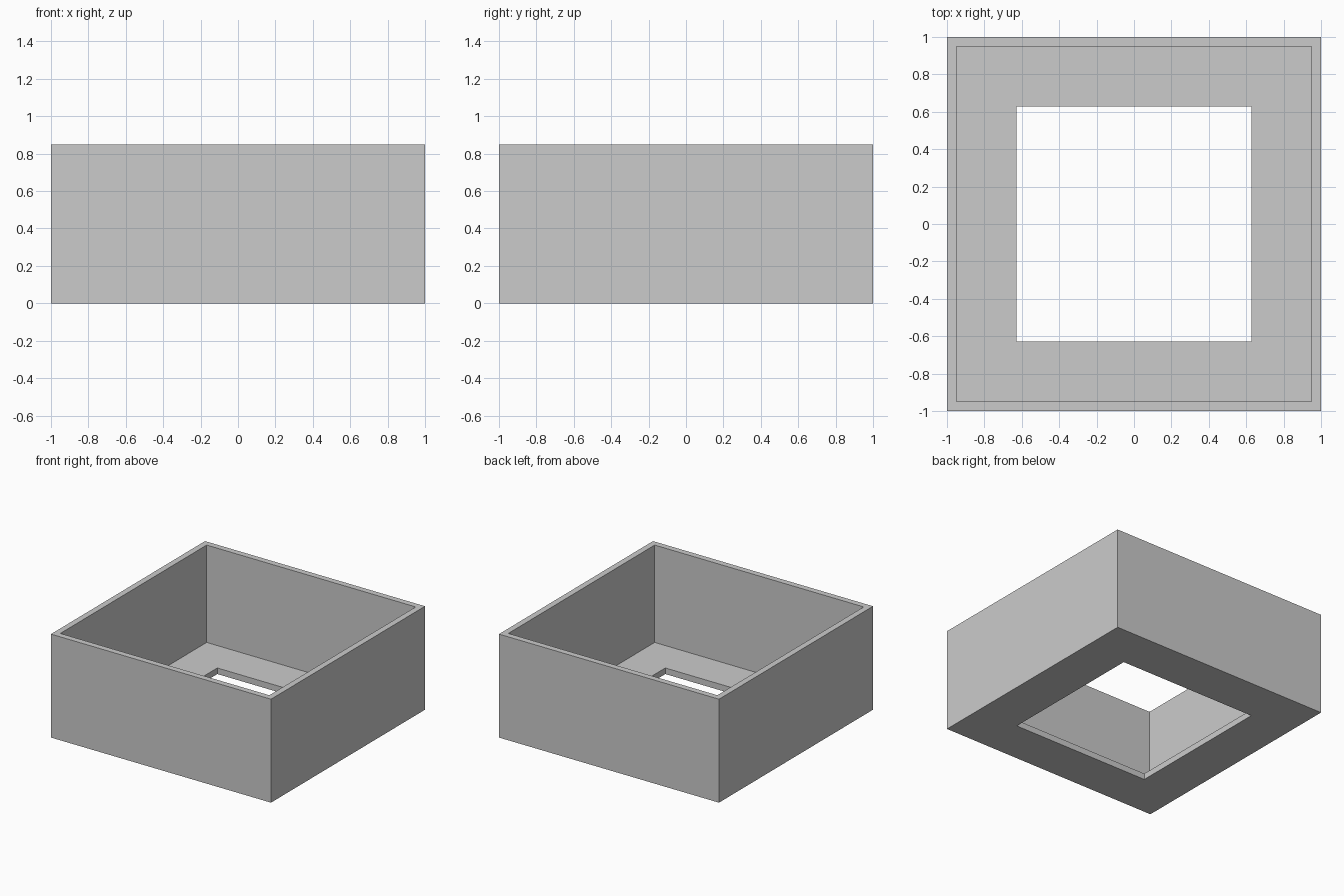
import bpy
import bmesh

if "Cube" in bpy.data.objects:
    bpy.data.objects.remove(bpy.data.objects["Cube"])

HEIGHT, WALL, FLOOR, HOLE = 0.85, 0.05, 0.05, 0.627

# Closed wall-and-floor cross-section: (half width, height)
profile = [
    (1.0, 0.0), (1.0, HEIGHT),
    (1.0 - WALL, HEIGHT), (1.0 - WALL, FLOOR),
    (HOLE, FLOOR), (HOLE, 0.0),
]
corners = [(-1, -1), (1, -1), (1, 1), (-1, 1)]

# Open box: sweep the cross-section around the four corners
bm = bmesh.new()
rings = [[bm.verts.new((sx * r, sy * r, z)) for sx, sy in corners] for r, z in profile]
for a, b in zip(rings, rings[1:] + rings[:1]):
    for i in range(4):
        j = (i + 1) % 4
        bm.faces.new((a[i], a[j], b[j], b[i]))
bmesh.ops.recalc_face_normals(bm, faces=bm.faces)

mesh = bpy.data.meshes.new("open_box")
bm.to_mesh(mesh)
bm.free()
bpy.context.collection.objects.link(bpy.data.objects.new("open_box", mesh))
